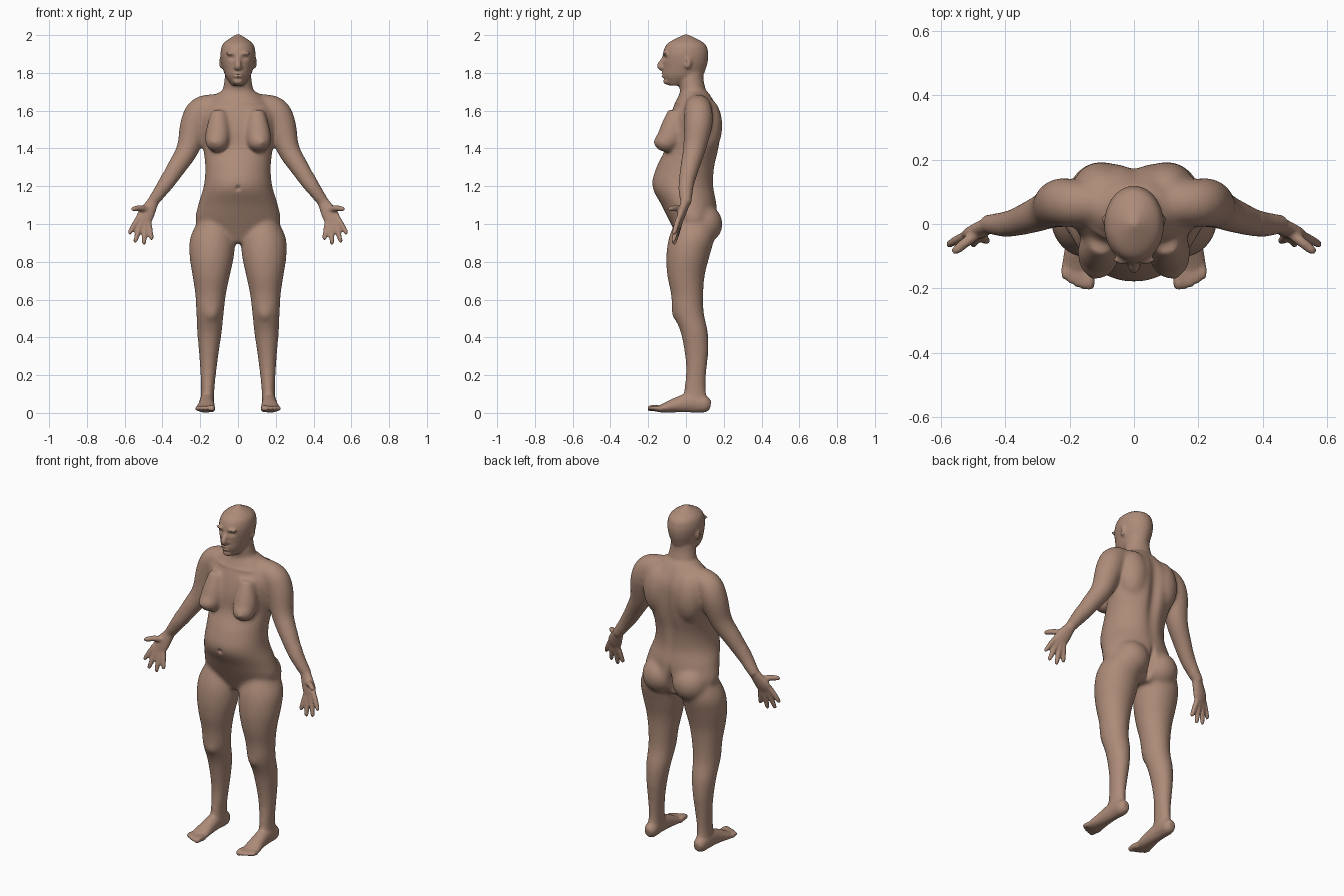
import bpy, bmesh, math
from mathutils import Vector, Matrix

cube = bpy.data.objects.get("Cube")
if cube:
    bpy.data.objects.remove(cube)

SIDES = 28
ALONG_X, ALONG_Y = Vector((1, 0, 0)), Vector((0, 1, 0))
bm = bmesh.new()


def spline(rows, steps=5):
    """Smooth in-between rows through the given rows."""
    rows = [Vector(row) for row in rows]
    padded = [rows[0]] + rows + [rows[-1]]
    out = []
    for before, start, end, after in zip(padded, padded[1:], padded[2:], padded[3:]):
        leave, arrive = (end - before) / 2, (after - start) / 2
        for k in range(steps):
            t = k / steps
            ease = t * t * (3 - 2 * t)
            out.append(start * (1 - ease) + end * ease
                       + leave * (t * (1 - t) ** 2) - arrive * (t * t * (1 - t)))
    return out + [rows[-1]]


def oval(centre, u, v):
    angles = [2 * math.pi * i / SIDES for i in range(SIDES)]
    return [centre + u * math.cos(a) + v * math.sin(a) for a in angles]


def skin(rings):
    """Closed surface through a list of point rings."""
    loops = [[bm.verts.new(point) for point in ring] for ring in rings]
    for low, high in zip(loops, loops[1:]):
        for i in range(SIDES):
            bm.faces.new((low[i - 1], low[i], high[i], high[i - 1]))
    bm.faces.new(loops[0])
    bm.faces.new(loops[-1])


def stack(bottom, step, halves, fronts, backs, middle=0, lean=0):
    """Level rings at even heights, with half widths, front and back lines."""
    rows = [(middle + lean * i, bottom + step * i, half, front, back)
            for i, (half, front, back) in enumerate(zip(halves, fronts, backs))]
    skin([oval(Vector((x, (front + back) / 2, z)), ALONG_X * half, ALONG_Y * (back - front) / 2)
          for x, z, half, front, back in spline(rows)])


def tube(rows, across=ALONG_Y):
    """Rings along a path: x, y, z, radius across and, if flat, the other radius."""
    rows = spline(rows)
    points = [Vector(row[:3]) for row in rows]
    rings = []
    for i, (point, row) in enumerate(zip(points, rows)):
        along = (points[min(i + 1, len(points) - 1)] - points[max(i - 1, 0)]).normalized()
        u = (across - along * across.dot(along)).normalized()
        rings.append(oval(point, u * row[3], along.cross(u) * row[-1]))
    skin(rings)


def ball(centre, radii):
    place = Matrix.Translation(centre) @ Matrix.Diagonal((*radii, 1))
    bmesh.ops.create_uvsphere(bm, u_segments=SIDES, v_segments=18, radius=1, matrix=place)


def digit(base, tip, radius, arch=0):
    """Tapered finger or toe with a slightly raised middle."""
    base, tip = Vector(base), Vector(tip)
    middle = base.lerp(tip, .5) + Vector((0, 0, arch))
    near_tip = base.lerp(tip, .9)
    tube([(*base, radius), (*middle, radius), (*near_tip, radius * .8), (*tip, radius * .4)])


# Leg and buttock
stack(bottom=.03, step=.1, middle=.163, lean=-.003,
      halves=(.036, .036, .044, .054, .066, .073, .082, .1, .118, .117, .07),
      fronts=(-.02, -.01, 0, -.01, -.03, -.07, -.08, -.1, -.105, -.09, -.05),
      backs=(.12, .105, .11, .12, .116, .095, .092, .1, .125, .15, .14))
ball(centre=(.1, .09, 1), radii=(.105, .104, .105))
ball(centre=(.143, -.035, .54), radii=(.046, .042, .06))

# Foot and toes
tube([(.163, .13, .04, .02, .025), (.163, .1, .045, .037, .044), (.165, .03, .055, .038, .053),
      (.167, -.05, .042, .043, .04), (.172, -.12, .025, .05, .024), (.174, -.165, .02, .04, .012)],
     across=ALONG_X)
for toe in range(5):
    x = .138 + .019 * toe
    digit((x, -.13, .02), (x, -.204 + .002 * toe * toe, .024), radius=.013 if toe else .018, arch=.004)

# Arm
tube([(.08, .06, 1.63, .06), (.19, .065, 1.605, .073), (.23, .065, 1.53, .076), (.265, .045, 1.4, .061),
      (.325, .02, 1.3, .051), (.39, 0, 1.2, .041), (.457, 0, 1.11, .028)])

# Hand, fingers and thumb
palm_width = Vector((.85, 0, .5))
tube([(.445, 0, 1.125, .028, .026), (.49, -.026, 1.045, .045, .021), (.507, -.04, 1.005, .036, .013)],
     across=palm_width)
first_knuckle, last_knuckle = Vector((.527, -.038, 1.035)), Vector((.474, -.03, 1.015))
fingertips = [(.578, -.065, .945), (.546, -.07, .9), (.498, -.065, .89), (.456, -.056, .914)]
for i, tip in enumerate(fingertips):
    digit(first_knuckle.lerp(last_knuckle, i / 3), tip, radius=.0145)
digit((.475, -.02, 1.075), (.563, -.09, 1.08), radius=.0165, arch=.006)

# Chest
tube([(.1, -.055, 1.6, .04), (.105, -.075, 1.5, .064), (.11, -.09, 1.43, .064), (.11, -.085, 1.385, .03)],
     across=ALONG_X)
ball(centre=(.112, -.105, 1.435), radii=(.062, .066, .054))
ball(centre=(.13, -.169, 1.434), radii=(.009, .009, .009))
ball(centre=(.1, .11, 1.52), radii=(.09, .083, .15))

# Ear, nostril and brow
ball(centre=(.088, .01, 1.855), radii=(.012, .02, .034))
ball(centre=(.014, -.122, 1.828), radii=(.011, .012, .009))
ball(centre=(.035, -.112, 1.903), radii=(.032, .013, .009))

# Mirror everything so far to the other side
copy = bmesh.ops.duplicate(bm, geom=bm.verts[:] + bm.edges[:] + bm.faces[:])["geom"]
bmesh.ops.scale(bm, vec=(-1, 1, 1), verts=[item for item in copy if isinstance(item, bmesh.types.BMVert)])

# Trunk
stack(bottom=.9, step=.1,
      halves=(.1, .22, .212, .182, .174, .185, .2, .2, .1),
      fronts=(-.03, -.08, -.13, -.18, -.157, -.11, -.1, -.075, -.03),
      backs=(.11, .16, .165, .15, .157, .18, .19, .18, .12))

# Neck and head
stack(bottom=1.62, step=.07, halves=(.1, .085, .072, .066),
      fronts=(-.03, -.03, -.04, -.04), backs=(.12, .11, .094, .09))
stack(bottom=1.733, step=.045,
      halves=(.03, .064, .08, .09, .092, .076, .012),
      fronts=(-.09, -.12, -.122, -.124, -.12, -.095, -.01),
      backs=(-.03, .08, .105, .117, .117, .096, .01))

# Nose, lips and chin
tube([(0, -.11, 1.885, .012), (0, -.137, 1.838, .017), (0, -.125, 1.822, .014)], across=ALONG_X)
ball(centre=(0, -.116, 1.797), radii=(.027, .016, .008))
ball(centre=(0, -.115, 1.782), radii=(.024, .016, .009))
ball(centre=(0, -.1, 1.755), radii=(.028, .021, .018))

# Merge every part into a single skin
bmesh.ops.recalc_face_normals(bm, faces=bm.faces)
parts = bpy.data.meshes.new("body_parts")
bm.to_mesh(parts)
bm.free()
body = bpy.data.objects.new("body", parts)
bpy.context.collection.objects.link(body)
remesh = body.modifiers.new("merge", 'REMESH')
remesh.mode = 'VOXEL'
remesh.voxel_size = .0065
merged = bpy.data.meshes.new_from_object(body.evaluated_get(bpy.context.evaluated_depsgraph_get()))
body.modifiers.clear()
body.data = merged
bpy.data.meshes.remove(parts)
bm = bmesh.new()
bm.from_mesh(merged)


def soften(verts, times):
    for _ in range(times):
        bmesh.ops.smooth_vert(bm, verts=verts, factor=.5, use_axis_x=True, use_axis_y=True, use_axis_z=True)


def dent(centre, size, push):
    """Push the skin near a point, fading out with distance."""
    for vert in bm.verts:
        spread = sum(((a - b) / c) ** 2 for a, b, c in zip(vert.co, centre, size))
        if spread < 9:
            vert.co += Vector(push) * math.exp(-spread)


# Soften large forms strongly, then face, hands and feet lightly
soften([vert for vert in bm.verts if .1 < vert.co.z < 1.72 and abs(vert.co.x) < .4], times=22)
soften(bm.verts[:], times=4)

# Spine, seat cleft, navel and mouth
dent(centre=(0, .18, 1.42), size=(.035, .06, .24), push=(0, -.022, 0))
dent(centre=(0, .17, .985), size=(.014, .09, .07), push=(0, -.04, 0))
dent(centre=(0, -.18, 1.19), size=(.011, .03, .012), push=(0, .014, 0))
dent(centre=(0, -.13, 1.79), size=(.024, .02, .004), push=(0, .007, 0))

# Eye sockets, eyelids, ear hollows and collar bones
for side in (1, -1):
    dent(centre=(side * .034, -.115, 1.88), size=(.017, .03, .01), push=(0, .011, 0))
    dent(centre=(side * .034, -.115, 1.88), size=(.01, .03, .005), push=(0, -.005, 0))
    dent(centre=(side * .1, 0, 1.855), size=(.01, .008, .014), push=(-side * .008, 0, 0))
    dent(centre=(side * .1, -.06, 1.645), size=(.07, .05, .01), push=(0, -.006, 0))

for face in bm.faces:
    face.smooth = True
bm.to_mesh(merged)
bm.free()

# Skin colour
skin_tone = bpy.data.materials.new("warm brown skin")
skin_tone.use_nodes = True
colour = (.42, .26, .19, 1)
skin_tone.diffuse_color = colour
skin_tone.node_tree.nodes["Principled BSDF"].inputs["Base Color"].default_value = colour
merged.materials.clear()
merged.materials.append(skin_tone)
